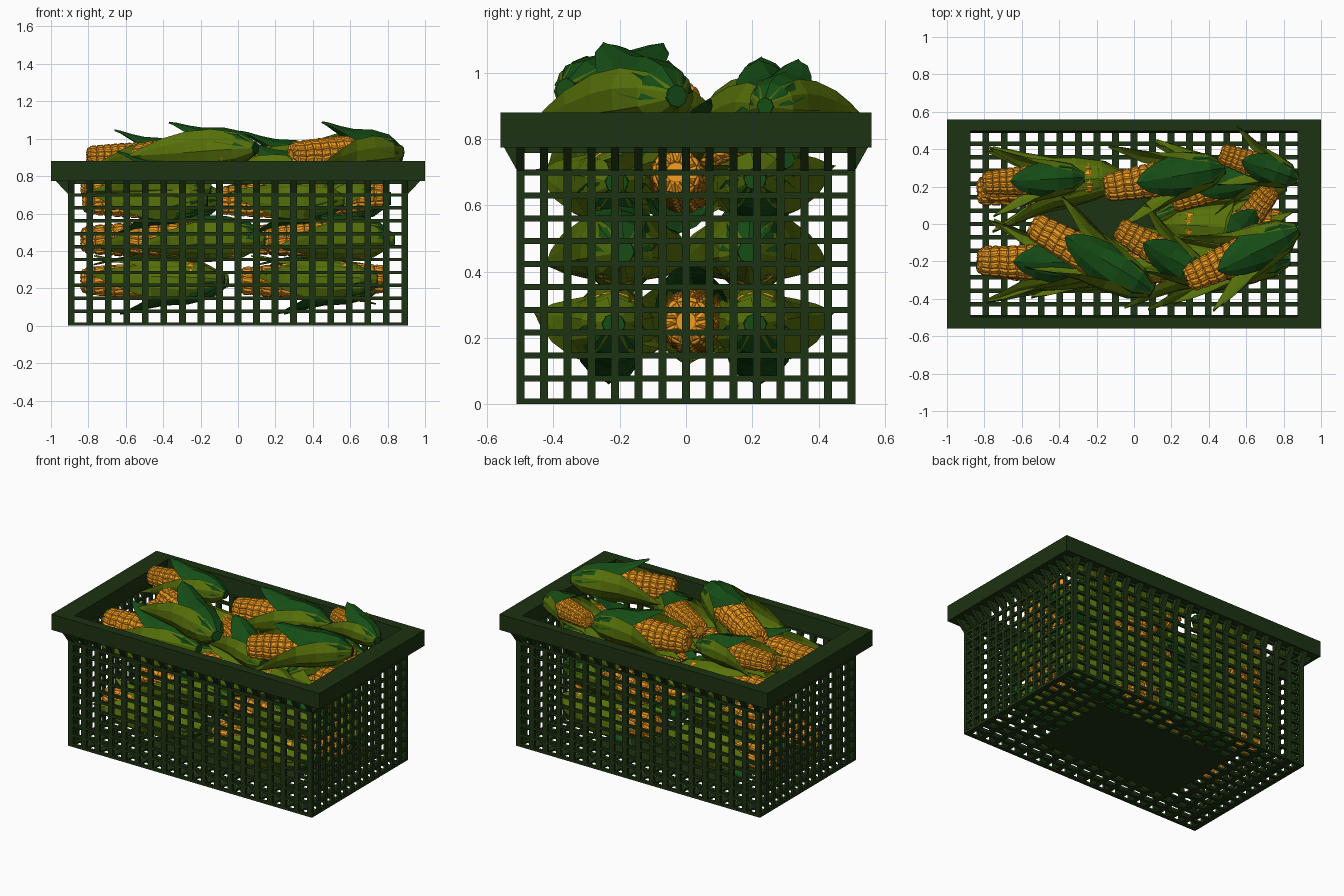
import bpy, bmesh, math
from mathutils import Vector, Matrix

if "Cube" in bpy.data.objects:
    bpy.data.objects.remove(bpy.data.objects["Cube"])


def material(name, rgb):
    m = bpy.data.materials.new(name)
    m.diffuse_color = (*rgb, 1)
    m.use_nodes = True
    m.node_tree.nodes["Principled BSDF"].inputs["Base Color"].default_value = m.diffuse_color
    return m


CRATE = material("crate_green", (0.012, 0.032, 0.006))
DARK = material("husk_dark", (0.008, 0.075, 0.008))
LIGHT = material("husk_light", (0.095, 0.165, 0.003))
KERNEL = material("kernel_orange", (0.87, 0.33, 0.012))


def finish(bm, name, *mats):
    me = bpy.data.meshes.new(name)
    bm.to_mesh(me)
    bm.free()
    for m in mats:
        me.materials.append(m)
    return me


def add_object(name, me, matrix=Matrix()):
    ob = bpy.data.objects.new(name, me)
    bpy.context.collection.objects.link(ob)
    ob.matrix_world = matrix
    return ob


def box(bm, x0, x1, y0, y1, z0, z1):
    m = Matrix.Translation(((x0 + x1) / 2, (y0 + y1) / 2, (z0 + z1) / 2))
    bmesh.ops.create_cube(bm, size=1, matrix=m @ Matrix.Diagonal((x1 - x0, y1 - y0, z1 - z0, 1)))


def steps(half, n, w):
    # bar centres across a side, end bars flush with the corners
    return [-half + w / 2 + i * (2 * half - w) / n for i in range(n + 1)]


# crate sizes
X, Y, T = 0.91, 0.512, 0.018
WX, WY, WZ = 0.036, 0.024, 0.018
XS, YS = steps(X, 18, WX), steps(Y, 14, WY)
ZS = [0.009 + i * 0.069 for i in range(12)]

# side walls: lattice of upright and level bars
bm = bmesh.new()
for s in (-1, 1):
    ya, yb = sorted((s * Y, s * (Y - T)))
    xa, xb = sorted((s * X, s * (X - T)))
    for x in XS:
        box(bm, x - WX / 2, x + WX / 2, ya, yb, 0, 0.8)
    for y in YS:
        box(bm, xa, xb, y - WY / 2, y + WY / 2, 0, 0.8)
    for z in ZS:
        box(bm, -X, X, ya, yb, z - WZ / 2, z + WZ / 2)
        box(bm, xa, xb, -Y, Y, z - WZ / 2, z + WZ / 2)
add_object("crate_walls", finish(bm, "crate_walls", CRATE))

# floor: lattice with a solid panel in the middle
bm = bmesh.new()
for x in XS:
    box(bm, x - WX / 2, x + WX / 2, -Y, Y, 0, 0.014)
for y in YS:
    box(bm, -X, X, y - WY / 2, y + WY / 2, 0, 0.014)
box(bm, -0.51, 0.51, -0.29, 0.29, 0, 0.014)
add_object("crate_floor", finish(bm, "crate_floor", CRATE))

# rim: rectangular ring
bm = bmesh.new()
rings = [[bm.verts.new((sx * a, sy * b, z)) for sx, sy in ((-1, -1), (1, -1), (1, 1), (-1, 1))]
         for a, b, z in ((1, 0.56, 0.775), (1, 0.56, 0.88), (0.873, 0.497, 0.88), (0.873, 0.487, 0.775))]
for k in range(4):
    p, q = rings[k], rings[(k + 1) % 4]
    for i in range(4):
        j = (i + 1) % 4
        bm.faces.new((p[i], p[j], q[j], q[i]))
bmesh.ops.recalc_face_normals(bm, faces=bm.faces)
add_object("crate_rim", finish(bm, "crate_rim", CRATE))

# gussets: a small triangle under the rim at every upright bar
bm = bmesh.new()


def gusset(to_xyz, w):
    a, b = [[bm.verts.new(to_xyz(o, z, s * w / 2)) for o, z in ((0, 0.70), (1, 0.78), (0, 0.78))]
            for s in (-1, 1)]
    bm.faces.new(a)
    bm.faces.new(b[::-1])
    for i in range(3):
        j = (i + 1) % 3
        bm.faces.new((a[i], b[i], b[j], a[j]))


for s in (-1, 1):
    for x in XS:
        gusset(lambda o, z, d: (x + d, s * (Y - 0.005 + 0.045 * o), z), WX)
    for y in YS:
        gusset(lambda o, z, d: (s * (X - 0.005 + 0.075 * o), y + d, z), WY)
bmesh.ops.recalc_face_normals(bm, faces=bm.faces)
add_object("crate_gussets", finish(bm, "crate_gussets", CRATE))

# ear of corn along +x: stem at 0, tip at L; kernels are raised facets
L, SIDES, ROWS = 0.65, 13, 11

bm = bmesh.new()
grid = []
profile = [(0.13 + t * 0.50, 0.092 - 0.028 * t ** 2) for t in (i / ROWS for i in range(ROWS + 1))]
profile.append((0.645, 0.03))
for i, (x, r) in enumerate(profile):
    grid.append([bm.verts.new((x, r * math.cos(a), r * math.sin(a)))
                 for a in (2 * math.pi * (k + 0.2 * (i % 2)) / SIDES for k in range(SIDES))])
for p, q in zip(grid, grid[1:]):
    for k in range(SIDES):
        j = (k + 1) % SIDES
        bm.faces.new((p[k], p[j], q[j], q[k]))
kernels = list(bm.faces)
bm.faces.new(grid[-1])
bm.faces.new(grid[0][::-1])
bmesh.ops.recalc_face_normals(bm, faces=bm.faces)
bmesh.ops.inset_individual(bm, faces=kernels, thickness=0.003, depth=0.006)
bmesh.ops.inset_individual(bm, faces=kernels, thickness=0.009, depth=0.005)
ear_mesh = finish(bm, "ear_kernels", KERNEL)

# husk leaves: rows of (distance along ear, radius, half angle)
TOP = ((0, .032, 95), (.07, .09, 88), (.17, .118, 76), (.28, .125, 60), (.36, .142, 38), (.43, .162, 18), (.47, .17, 2))
SIDE = ((0, .034, 75), (.08, .09, 70), (.2, .117, 62), (.32, .128, 48), (.43, .155, 27), (.52, .19, 11), (.59, .215, 1))
UNDER = ((0, .03, 75), (.1, .09, 65), (.25, .112, 55), (.4, .113, 42), (.52, .115, 22), (.59, .13, 2))


def leaf(bm, rows, phi, mat, twist=0):
    # the twist turns a leaf partly face up and fades out towards its point
    vs = []
    for x, r, h in rows:
        vs.append([])
        for k in range(-2, 3):
            a = math.radians(phi + h * k / 2)
            rr = r * (1 + 0.03 * (2 - abs(k))) + twist * k * min(x / 0.3, 1, (0.6 - x) / 0.15)
            vs[-1].append(bm.verts.new((x, -rr * math.sin(a), rr * math.cos(a))))
    faces = []
    for p, q in zip(vs, vs[1:]):
        for k in range(4):
            f = bm.faces.new((p[k], q[k], q[k + 1], p[k + 1]))
            f.material_index = mat
            faces.append(f)
    bmesh.ops.solidify(bm, geom=faces, thickness=0.006)


bm = bmesh.new()
leaf(bm, TOP, 0, 0)
leaf(bm, SIDE, 100, 1, -0.012)
leaf(bm, SIDE, -100, 1, 0.012)
leaf(bm, UNDER, 180, 1)
bmesh.ops.create_cone(bm, cap_ends=True, segments=8, radius1=0.034, radius2=0.04, depth=0.03,
                      matrix=Matrix.Translation((0.008, 0, 0)) @ Matrix.Rotation(math.pi / 2, 4, 'Y'))
bmesh.ops.recalc_face_normals(bm, faces=bm.faces)
husk_mesh = finish(bm, "husk", DARK, LIGHT)

# ear placements: tip x, y, z, stem x, y, z, roll
EARS = [
    # heaped top layer
    (-.81, .22, .90, -.27, .25, .90, 0), (-.84, -.20, .76, -.15, -.21, .74, 0),
    (-.55, .0, .90, .09, -.36, .95, 10), (-.16, .19, .86, .48, .30, .87, 0),
    (-.09, -.02, .84, .40, -.30, .82, 0), (.28, -.30, .91, .87, -.03, .93, -8),
    (.46, .38, .91, .87, .24, .90, 0), (.74, .19, .82, .48, -.14, .72, 0),
    (.20, .12, .75, .72, .30, .74, 0),
    # ears in the middle of the lower layers, tips to the right
    (.80, .0, .25, .12, .03, .25, 0), (.80, -.03, .70, .15, .0, .67, 180)]
# three packed layers: two ears in each of the front and back rows
for tip_a, stem_a, tip_b, stem_b, y, z, roll in (
        (-.84, -.08, .0, .74, -.23, .24, 180), (-.83, -.06, .04, .78, .22, .24, 180),
        (-.6, .14, .14, .83, -.20, .46, 0), (-.84, -.12, .04, .76, .20, .46, 0),
        (-.83, -.17, -.12, .56, -.22, .67, 180), (-.8, -.08, .05, .81, .22, .68, 180)):
    EARS.append((tip_a, y * 0.85, z, stem_a, y * 1.15, z, roll))
    EARS.append((tip_b, y * 1.05, z, stem_b, y * 0.95, z, roll))

for n, (ax, ay, az, bx, by, bz, roll) in enumerate(EARS, 1):
    tip, stem = Vector((ax, ay, az)), Vector((bx, by, bz))
    d = tip - stem
    ux = d.normalized()
    uy = Vector((0, 0, 1)).cross(ux).normalized()
    rot = Matrix((ux, uy, ux.cross(uy))).transposed().to_4x4()
    s = d.length / L
    w = min(max(s, 0.75), 1)
    m = (Matrix.Translation(stem) @ rot @ Matrix.Rotation(math.radians(roll), 4, 'X')
         @ Matrix.Diagonal((s, w, w, 1)))
    add_object(f"corn_ear_{n:02d}", ear_mesh, m)
    add_object(f"corn_husk_{n:02d}", husk_mesh, m)
